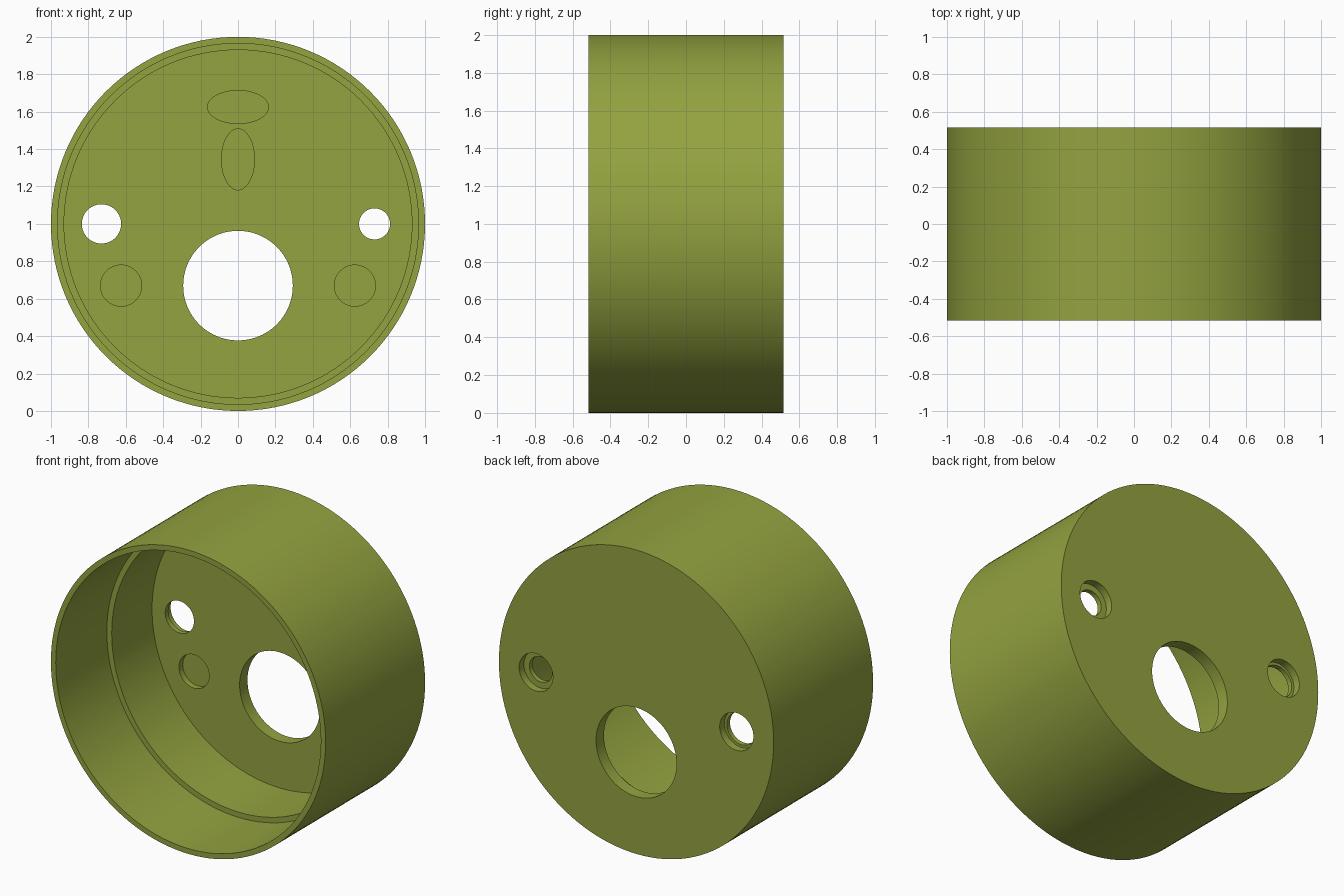
import bpy, bmesh, math
from mathutils import Matrix

if "Cube" in bpy.data.objects:
    bpy.data.objects.remove(bpy.data.objects["Cube"])

SEG = 128
HALF = 0.517      # half depth of the housing
FLOOR = 0.435     # inner face of the end wall
LEDGE = 0.015     # step in the bore

olive = bpy.data.materials.new("olive")
olive.diffuse_color = (0.296, 0.366, 0.051, 1)
olive.use_nodes = True
olive.node_tree.nodes["Principled BSDF"].inputs["Base Color"].default_value = olive.diffuse_color


def make_object(name, bm):
    bmesh.ops.recalc_face_normals(bm, faces=bm.faces)
    mesh = bpy.data.meshes.new(name)
    bm.to_mesh(mesh)
    bm.free()
    mesh.materials.append(olive)
    obj = bpy.data.objects.new(name, mesh)
    bpy.context.collection.objects.link(obj)
    return obj


def lathe(name, profile):
    """Rings of (radius, y) about the y axis, capped at both ends."""
    bm = bmesh.new()
    rings = []
    for r, y in profile:
        rings.append([bm.verts.new((r * math.cos(2 * math.pi * i / SEG), y,
                                    1 + r * math.sin(2 * math.pi * i / SEG)))
                      for i in range(SEG)])
    for a, b in zip(rings, rings[1:]):
        for i in range(SEG):
            j = (i + 1) % SEG
            bm.faces.new((a[i], a[j], b[j], b[i]))
    bm.faces.new(rings[0])
    bm.faces.new(rings[-1])
    return make_object(name, bm)


def cut(body, x, z, rx, rz, y0, y1, seg=64):
    """Cut an elliptical hole along y from y0 to y1."""
    bm = bmesh.new()
    bmesh.ops.create_cone(bm, cap_ends=True, segments=seg, radius1=1, radius2=1, depth=1)
    bm.transform(Matrix.Translation((x, (y0 + y1) / 2, z))
                 @ Matrix.Diagonal((rx, y1 - y0, rz, 1))
                 @ Matrix.Rotation(math.pi / 2, 4, 'X'))
    cutter = make_object("hole_cutter", bm)
    cutter.hide_render = True
    mod = body.modifiers.new("hole", 'BOOLEAN')
    mod.operation = 'DIFFERENCE'
    mod.solver = 'EXACT'
    mod.object = cutter
    bpy.context.view_layer.objects.active = body
    bpy.ops.object.modifier_apply(modifier=mod.name)
    bpy.data.objects.remove(cutter)


# Cup open to the front, with a stepped bore
housing = lathe("round_housing", [
    (1.0, HALF), (1.0, -HALF), (0.965, -HALF),
    (0.965, LEDGE), (0.93, LEDGE), (0.93, FLOOR)])

# Large through hole
cut(housing, 0, 0.67, 0.293, 0.293, 0.3, 0.7, 96)

# Side through holes, counterbored from the back
for x, r in ((-0.73, 0.105), (0.73, 0.083)):
    cut(housing, x, 1.0, r, r, 0.3, 0.7)
    cut(housing, x, 1.0, 0.123, 0.123, HALF - 0.05, 0.7)

# Shallow round and oval pockets in the inner floor
for x, z, rx, rz in ((-0.625, 0.67, 0.11, 0.11), (0.625, 0.67, 0.11, 0.11),
                     (0, 1.625, 0.163, 0.088), (0, 1.345, 0.088, 0.163)):
    cut(housing, x, z, rx, rz, 0.3, FLOOR + 0.04)

# Smooth round walls, crisp rims
bpy.ops.object.select_all(action='DESELECT')
housing.select_set(True)
bpy.context.view_layer.objects.active = housing
bpy.ops.object.shade_smooth_by_angle(angle=math.radians(30))
